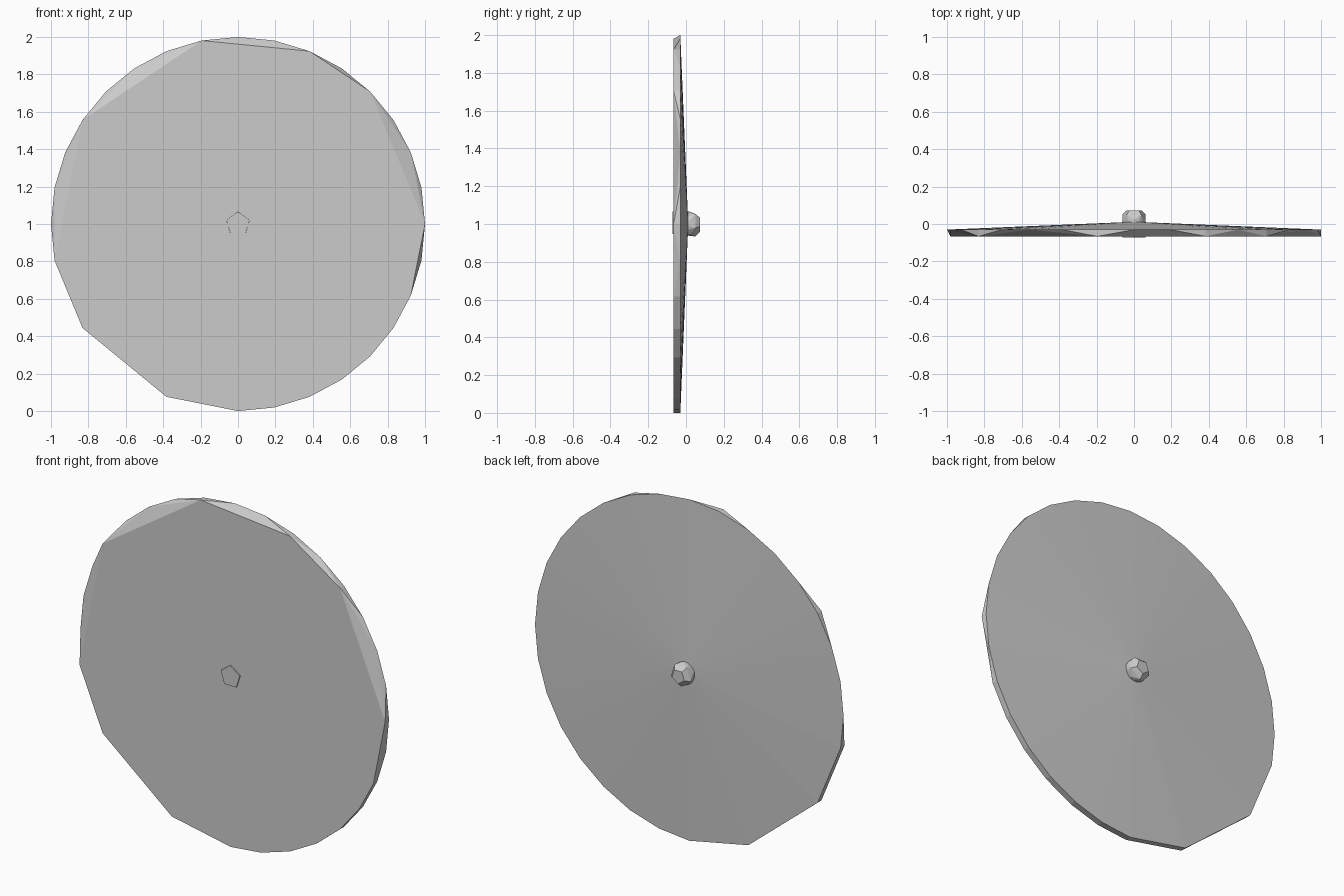
import bpy, bmesh
from math import sin, cos, radians

if "Cube" in bpy.data.objects:
    bpy.data.objects.remove(bpy.data.objects["Cube"])


def ring(radius, y, angles):
    """Points on a circle around the wheel axis (angle 0 = +x, 90 = up)."""
    return [(radius * cos(radians(a)), y, 1 + radius * sin(radians(a))) for a in angles]


def hull_object(name, points):
    bm = bmesh.new()
    for p in points:
        bm.verts.new(p)
    res = bmesh.ops.convex_hull(bm, input=bm.verts[:])
    loose = [v for v in bm.verts if not v.link_faces]
    bmesh.ops.delete(bm, geom=loose, context='VERTS')
    bmesh.ops.dissolve_limit(bm, angle_limit=radians(0.1), verts=bm.verts[:], edges=bm.edges[:])
    bmesh.ops.recalc_face_normals(bm, faces=bm.faces[:])
    mesh = bpy.data.meshes.new(name)
    bm.to_mesh(mesh)
    bm.free()
    obj = bpy.data.objects.new(name, mesh)
    bpy.context.collection.objects.link(obj)
    return obj


STEP = 360 / 32

# Shallow cone-backed disc: 32-step rim with a few corners worn away
back_steps = [k for k in range(32) if k not in (18, 20, 21, 23)]
front_steps = [0, 4, 6, 9, 13, 17, 19, 22, 24, 25, 26, 27, 28, 29, 30]
disc = hull_object("disc",
                   ring(1.0, -0.03, [k * STEP for k in back_steps])
                   + ring(1.0, -0.066, [k * STEP for k in front_steps])
                   + [(0, 0.012, 1)])

# Faceted centre knob passing right through the disc
five = [18 + 72 * i for i in range(5)]
turned = [a + 36 for a in five]
knob = hull_object("centre_knob",
                   ring(0.065, -0.072, five)
                   + ring(0.065, 0.022, five)
                   + ring(0.066, 0.05, turned)
                   + ring(0.042, 0.073, turned))
